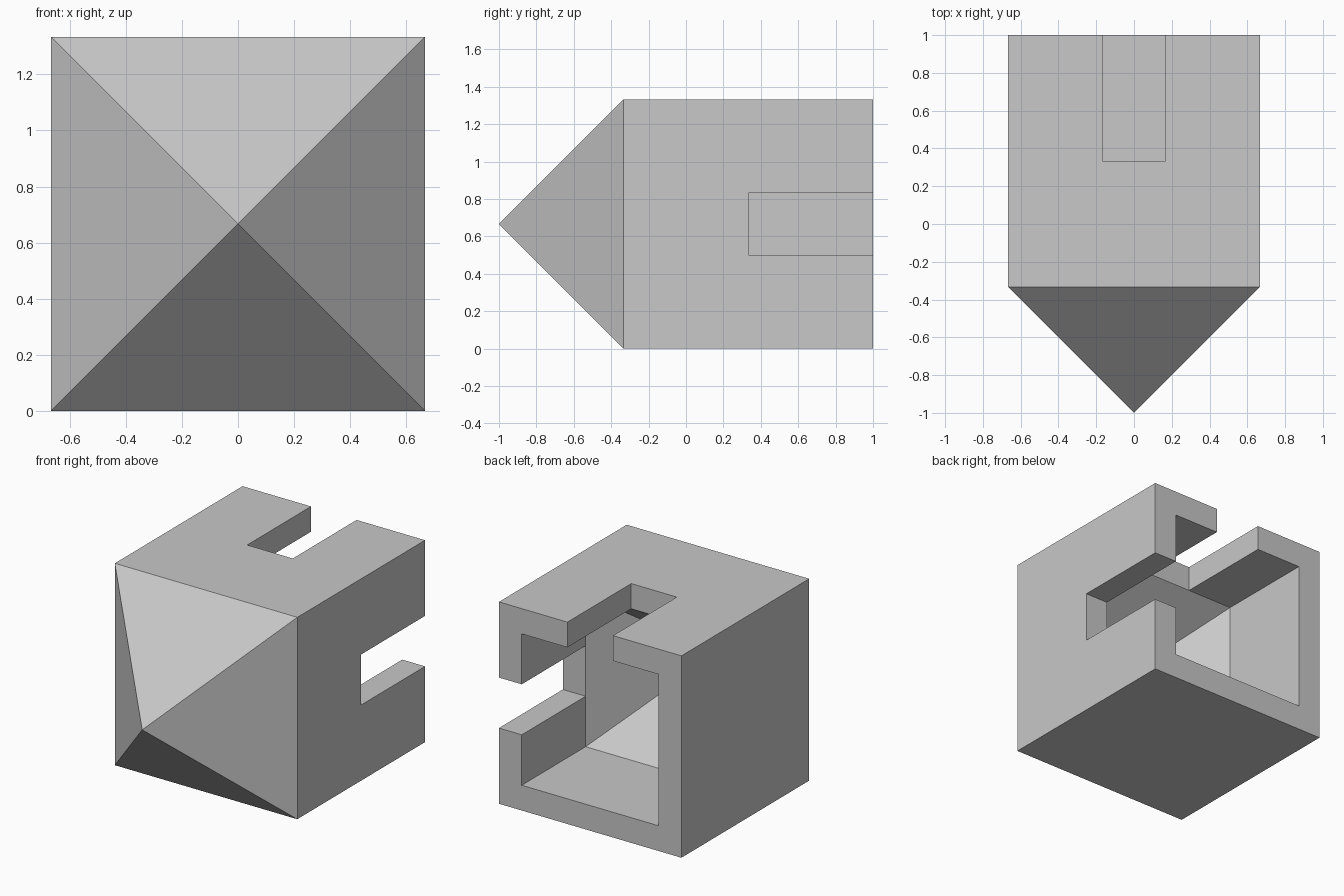
import bpy
import bmesh

if "Cube" in bpy.data.objects:
    bpy.data.objects.remove(bpy.data.objects["Cube"], do_unlink=True)

UNIT = 1 / 6                    # wall thickness
MID = 4 * UNIT                  # height of the centre axis

grey = bpy.data.materials.new("plain grey")
grey.use_nodes = True
grey.diffuse_color = (0.58, 0.58, 0.58, 1)
grey.node_tree.nodes["Principled BSDF"].inputs["Base Color"].default_value = grey.diffuse_color


def block(name, x, y, z, tip=None):
    """Box between the given ranges; with a tip, its front is a pyramid."""
    bm = bmesh.new()
    front, back = [[bm.verts.new(p) for p in ((x[0], d, z[0]), (x[1], d, z[0]),
                                              (x[1], d, z[1]), (x[0], d, z[1]))] for d in y]
    apex = bm.verts.new((0, tip, MID)) if tip is not None else None
    bm.faces.new(back)
    if apex is None:
        bm.faces.new(front)
    for i in range(4):
        j = (i + 1) % 4
        bm.faces.new((front[i], front[j], back[j], back[i]))
        if apex:
            bm.faces.new((front[i], front[j], apex))
    bmesh.ops.recalc_face_normals(bm, faces=bm.faces)
    mesh = bpy.data.meshes.new(name)
    bm.to_mesh(mesh)
    bm.free()
    mesh.materials.append(grey)
    obj = bpy.data.objects.new(name, mesh)
    bpy.context.collection.objects.link(obj)
    return obj


def cut(target, cutter):
    mod = target.modifiers.new("cut", "BOOLEAN")
    mod.operation = "DIFFERENCE"
    mod.solver = "EXACT"
    mod.object = cutter
    cutter.hide_render = True
    bpy.context.view_layer.objects.active = target
    bpy.ops.object.modifier_apply(modifier=mod.name)
    bpy.data.objects.remove(cutter, do_unlink=True)


# Outer body with pyramid nose
half, inner, slot = 4 * UNIT, 3 * UNIT, UNIT
body = block("pointed_shell", (-half, half), (-2 * UNIT, 1), (0, 2 * half), tip=-1)

# Hollow open at the back, ending in a smaller pyramid
cut(body, block("cavity", (-inner, inner), (2 * UNIT, 1.2),
                (MID - inner, MID + inner), tip=-2 * UNIT))

# Open slots through the top wall and the left wall
cut(body, block("top_slot", (-slot, slot), (2 * UNIT, 1.3), (1, 1.5)))
cut(body, block("side_slot", (0.4, 0.8), (2 * UNIT, 1.3), (MID - slot, MID + slot)))
